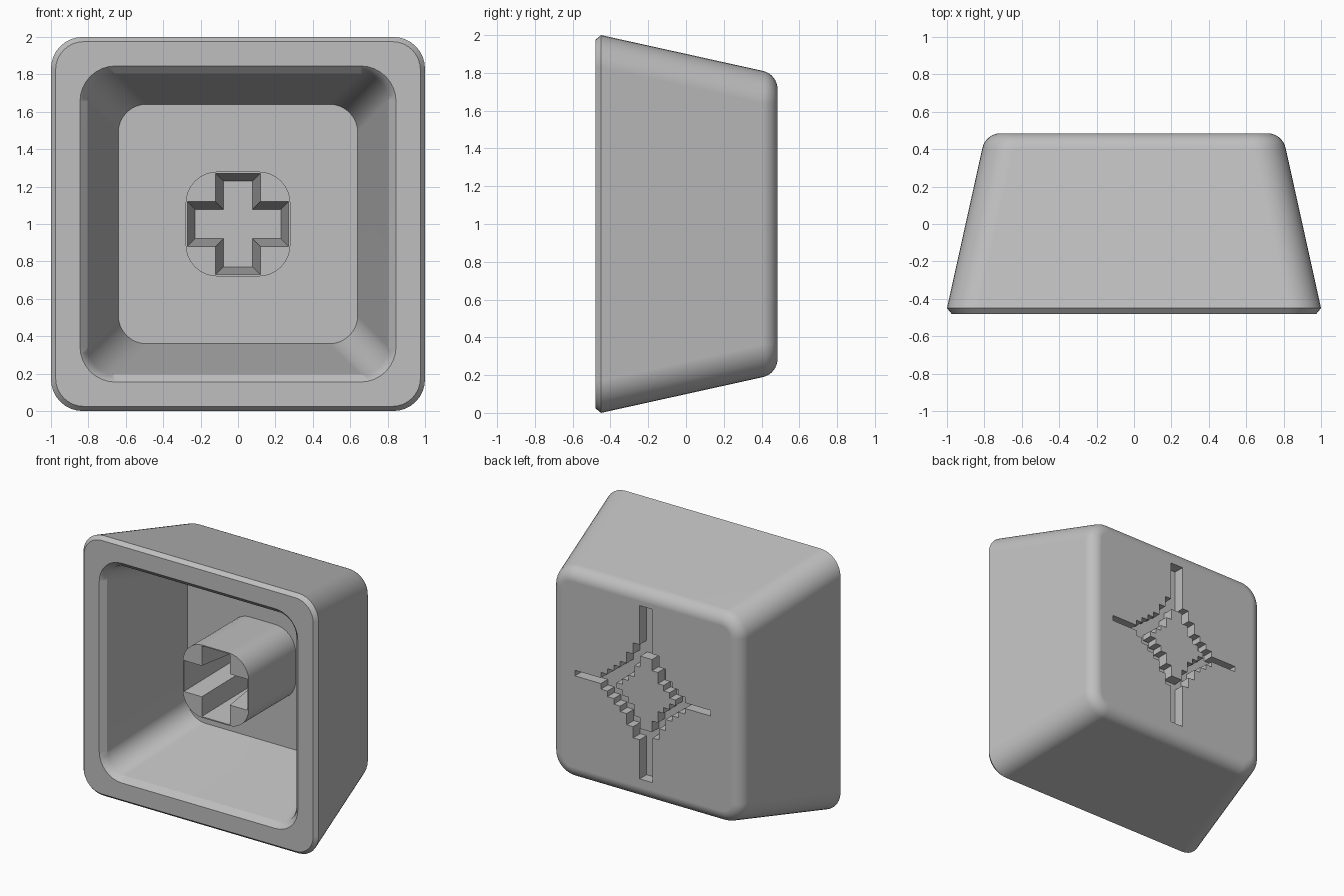
import bpy, bmesh
from math import sin, cos, pi, radians

if "Cube" in bpy.data.objects:
    bpy.data.objects.remove(bpy.data.objects["Cube"], do_unlink=True)

grey = bpy.data.materials.new("plain grey")
grey.use_nodes = True
colour = (0.52, 0.52, 0.52, 1)
grey.diffuse_color = colour
grey.node_tree.nodes["Principled BSDF"].inputs["Base Color"].default_value = colour

MID = 1.0       # height of the centre line
BACK = 0.485    # y of the outer top surface
FLOOR = 0.30    # y of the inner floor


def rounded_square(half, radius, y, steps=8):
    """Ring of points in the xz plane at depth y."""
    pts = []
    for k in range(4):
        sx, sz = ((1, 1), (-1, 1), (-1, -1), (1, -1))[k]
        for i in range(steps + 1):
            a = pi / 2 * (k + i / steps)
            pts.append((sx * (half - radius) + radius * cos(a), y,
                        MID + sz * (half - radius) + radius * sin(a)))
    return pts


def cross(reach, width, y):
    """Plus-shaped ring of points."""
    r, w = reach, width
    arm = [(r, -w), (r, w), (w, w)]
    pts = []
    for _ in range(4):
        pts += [(x, y, MID + z) for x, z in arm]
        arm = [(-z, x) for x, z in arm]
    return pts


def pixel_star(left, right, reach, power, cell, row, rows, y):
    """Stepped four-pointed star; left is the +x reach."""
    def side(reach_x, sign):
        pts = []
        for i in range(rows):
            z = (i - (rows - 1) / 2) * row
            t = 1 - min(1, abs(z) / reach) ** power
            w = max(1, round(reach_x * t ** (1 / power) / cell)) * cell
            for dz in (-0.5, 0.5):
                p = (sign * w, y, round(MID + 0.015 + z + dz * row, 5))
                if not pts or p != pts[-1]:
                    pts.append(p)
        return pts
    return side(left, 1) + side(right, -1)[::-1]


def loft(name, rings):
    """Closed solid through rings that share a point count."""
    bm = bmesh.new()
    loops = [[bm.verts.new(p) for p in ring] for ring in rings]
    for a, b in zip(loops, loops[1:]):
        n = len(a)
        for i in range(n):
            j = (i + 1) % n
            bm.faces.new((a[i], a[j], b[j], b[i]))
    bm.faces.new(loops[0])
    bm.faces.new(loops[-1])
    bmesh.ops.recalc_face_normals(bm, faces=bm.faces)
    mesh = bpy.data.meshes.new(name)
    bm.to_mesh(mesh)
    bm.free()
    mesh.materials.append(grey)
    obj = bpy.data.objects.new(name, mesh)
    bpy.context.collection.objects.link(obj)
    return obj


def select(obj):
    bpy.ops.object.select_all(action='DESELECT')
    obj.select_set(True)
    bpy.context.view_layer.objects.active = obj


def cut(obj, cutter):
    cutter.hide_render = True
    mod = obj.modifiers.new("cut", 'BOOLEAN')
    mod.operation = 'DIFFERENCE'
    mod.solver = 'EXACT'
    mod.object = cutter
    select(obj)
    bpy.ops.object.modifier_apply(modifier=mod.name)
    bpy.data.objects.remove(cutter, do_unlink=True)


def smooth(obj):
    select(obj)
    bpy.ops.object.shade_smooth_by_angle(angle=radians(30))
    mod = obj.modifiers.new("even shading", 'WEIGHTED_NORMAL')
    mod.keep_sharp = True


# Hollow tapered shell: inner floor, inner wall, rim, outer wall, rounded edge
rings = [rounded_square(0.64, 0.15, FLOOR),
         rounded_square(0.805, 0.15, -0.44),
         rounded_square(0.845, 0.19, -0.48),
         rounded_square(0.975, 0.15, -0.48),
         rounded_square(1.0, 0.17, -0.45)]
fillet = 0.10
for i in range(9):
    a = radians(12.4 + (90 - 12.4) * i / 8)
    grow = fillet * cos(a)
    rings.append(rounded_square(0.713 + grow, 0.075 + grow,
                                BACK - fillet + fillet * sin(a)))
shell = loft("cap_shell", rings)

# Stepped star recess with a raised centre
depth = 0.085
star = (0.61, 0.53, 0.665, 0.58, 0.055, 0.043, 31)
cut(shell, loft("star_cutter", [pixel_star(*star, y) for y in (BACK - depth, 0.6)]))
centre = (0.25, 0.25, 0.29, 0.9, 0.05, 0.043, 13)
loft("star_centre", [pixel_star(*centre, y) for y in (BACK - depth - 0.01, BACK)])
smooth(shell)

# Stem with a tapered cross socket
stem = loft("stem", [rounded_square(0.28, 0.17, y) for y in (FLOOR + 0.01, -0.27)])
cut(stem, loft("socket_cutter", [cross(0.272, 0.12, -0.28),
                                 cross(0.23, 0.078, FLOOR - 0.005)]))
smooth(stem)
